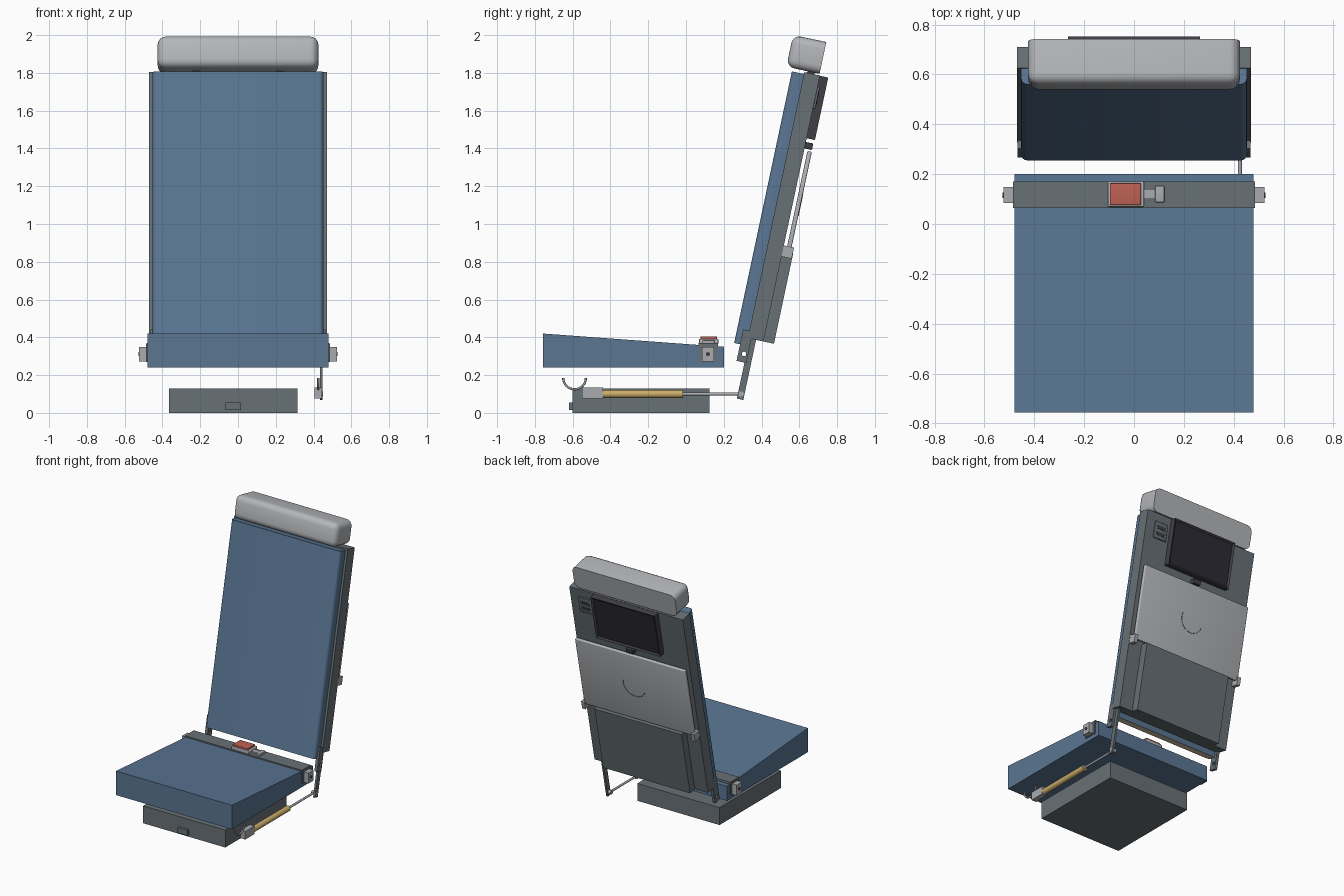
import bpy, bmesh
from math import radians, cos, sin
from mathutils import Matrix

cube = bpy.data.objects.get("Cube")
if cube:
    bpy.data.objects.remove(cube, do_unlink=True)


def material(name, rgb):
    m = bpy.data.materials.new(name)
    m.use_nodes = True
    col = (*rgb, 1)
    m.diffuse_color = col
    m.node_tree.nodes["Principled BSDF"].inputs["Base Color"].default_value = col
    return m


BLUE = material("blue fabric", (.10, .18, .29))
SHELL = material("shell grey", (.14, .165, .18))
LIGHT = material("light grey", (.46, .47, .49))
DARK = material("dark screen", (.025, .025, .035))
FRAME = material("dark frame", (.05, .05, .06))
GOLD = material("gold cylinder", (.60, .42, .15))
RED = material("red button", (.52, .12, .09))
METAL = material("metal", (.40, .41, .43))
CREAM = material("cream backing", (.70, .62, .45))

# Reclined frame of the backrest: x across, y through its depth, z along its height
RECLINE = Matrix.Translation((0, .255, .37)) @ Matrix.Rotation(radians(-12), 4, 'X')
UPRIGHT = Matrix.Identity(4)


def finish(name, bm, mats, frame=UPRIGHT, smooth=False):
    bmesh.ops.recalc_face_normals(bm, faces=bm.faces)
    me = bpy.data.meshes.new(name)
    bm.to_mesh(me)
    bm.free()
    for m in mats:
        me.materials.append(m)
    ob = bpy.data.objects.new(name, me)
    bpy.context.collection.objects.link(ob)
    ob.matrix_world = frame
    if smooth:
        bpy.ops.object.select_all(action='DESELECT')
        ob.select_set(True)
        bpy.context.view_layer.objects.active = ob
        bpy.ops.object.shade_smooth_by_angle(angle=radians(35))
    return ob


def box_mesh(x, y, z):
    bm = bmesh.new()
    bmesh.ops.create_cube(bm, size=1)
    for v in bm.verts:
        v.co = [r[0] if c < 0 else r[1] for c, r in zip(v.co, (x, y, z))]
    return bm


def box(name, mat, x, y, z, frame=UPRIGHT, bevel=0, pick=None):
    """Box from ranges; pick chooses which edges get rounded."""
    bm = box_mesh(x, y, z)
    if bevel:
        edges = [e for e in bm.edges if pick is None or pick(e)]
        bmesh.ops.bevel(bm, geom=edges, offset=bevel, segments=4, profile=.5, affect='EDGES')
    return finish(name, bm, [mat], frame, smooth=bevel > 0)


def pair(name, mat, x, y, z, frame=UPRIGHT, bevel=0):
    """The same box on both sides."""
    return [box("left_" + name, mat, x, y, z, frame, bevel),
            box("right_" + name, mat, (-x[1], -x[0]), y, z, frame, bevel)]


def cylinder(name, mat, centre, radius, length, axis='Y', frame=UPRIGHT, sides=24):
    bm = bmesh.new()
    bmesh.ops.create_cone(bm, cap_ends=True, segments=sides, radius1=radius,
                          radius2=radius, depth=length)
    turn = {'X': Matrix.Rotation(radians(90), 4, 'Y'),
            'Y': Matrix.Rotation(radians(90), 4, 'X'), 'Z': UPRIGHT}[axis]
    bmesh.ops.transform(bm, matrix=Matrix.Translation(centre) @ turn, verts=bm.verts)
    return finish(name, bm, [mat], frame, smooth=True)


def arc_tube(name, mat, centre, radius, start, end, thick, plane, frame=UPRIGHT):
    cu = bpy.data.curves.new(name, 'CURVE')
    cu.dimensions = '3D'
    cu.bevel_depth = thick
    cu.bevel_resolution = 2
    cu.use_fill_caps = True
    n = 20
    sp = cu.splines.new('POLY')
    sp.points.add(n)
    for i, p in enumerate(sp.points):
        a = radians(start + (end - start) * i / n)
        u, v = radius * cos(a), radius * sin(a)
        off = (0, u, v) if plane == 'YZ' else (u, 0, v)
        p.co = [c + o for c, o in zip(centre, off)] + [1]
    cu.materials.append(mat)
    ob = bpy.data.objects.new(name, cu)
    bpy.context.collection.objects.link(ob)
    ob.matrix_world = frame
    return ob


# Wedge seat cushion, lower towards the back
bm = box_mesh((-.48, .48), (-.757, .2), (.24, .42))
for v in bm.verts:
    if v.co.y > 0 and v.co.z > .3:
        v.co.z = .35
finish("seat_cushion", bm, [BLUE])

# Lap belt, its side flaps, anchors and bolts
box("lap_belt", SHELL, (-.485, .485), (.065, .17), (.34, .369))
pair("belt_flap", SHELL, (.478, .486), (.065, .165), (.27, .365))
pair("belt_anchor", METAL, (.484, .523), (.085, .148), (.272, .35))
for side, label in ((1, "left"), (-1, "right")):
    cylinder(label + "_anchor_bolt", FRAME, (side * .524, .116, .311), .011, .006, 'X')

# Buckle with red button and tongue
box("buckle_body", LIGHT, (-.105, .04), (.069, .171), (.365, .392), bevel=.005)
box("buckle_button", RED, (-.097, .028), (.076, .164), (.388, .405), bevel=.004)
box("buckle_tongue", METAL, (.04, .09), (.1, .14), (.368, .38))
box("tongue_grip", METAL, (.085, .122), (.087, .153), (.366, .385), bevel=.004)

# Base box and front panel
box("base_box", SHELL, (-.365, .315), (-.6, .125), (0, .13))
box("base_front_panel", SHELL, (-.065, .015), (-.62, -.6), (.015, .055))

# Recline actuator on the left side
box("actuator_head", METAL, (.405, .445), (-.55, -.44), (.075, .135))
cylinder("actuator_cylinder", GOLD, (.425, -.23, .1), .021, .43)
cylinder("actuator_rod", METAL, (.425, .14, .1), .008, .31)
cylinder("actuator_pivot", METAL, (.43, .292, .1), .014, .04, 'X')
arc_tube("actuator_hook", METAL, (.425, -.59, .185), .06, 180, 360, .006, 'YZ')

# Back cushion with cream underside
bm = box_mesh((-.453, .453), (0, .065), (0, 1.47))
rounded = [e for e in bm.edges if all(v.co.y < .01 for v in e.verts)
           and abs(e.verts[0].co.z - e.verts[1].co.z) > 1]
bmesh.ops.bevel(bm, geom=rounded, offset=.025, segments=4, profile=.5, affect='EDGES')
for f in bm.faces:
    f.material_index = int(f.calc_center_median().z < .01)
finish("back_cushion", bm, [BLUE, CREAM], RECLINE, smooth=True)

# Back shell with thicker lower box
box("back_shell", SHELL, (-.47, .47), (.065, .15), (.04, 1.48), RECLINE)
box("lower_back_box", SHELL, (-.36, .36), (.15, .207), (.04, .53), RECLINE)

# Headrest, rounded everywhere but around its rear face
box("headrest", LIGHT, (-.425, .425), (-.034, .146), (1.488, 1.66), RECLINE, .042,
    lambda e: any(v.co.y < 0 for v in e.verts))
pair("headrest_post", FRAME, (.2, .24), (.08, .12), (1.47, 1.5), RECLINE)

# Screen with a recessed panel
bm = box_mesh((-.265, .265), (.15, .195), (1.14, 1.478))
rear = max(bm.faces, key=lambda f: f.calc_center_median().y)
bmesh.ops.inset_region(bm, faces=[rear], thickness=.02)
rear.material_index = 1
for v in rear.verts:
    v.co.y -= .01
finish("screen", bm, [FRAME, DARK], RECLINE)

# Socket panel beside the screen
box("socket_panel", SHELL, (.29, .4), (.15, .162), (1.3, 1.42), RECLINE, .004)
for z in (1.325, 1.37):
    box("socket", FRAME, (.31, .38), (.16, .165), (z, z + .022), RECLINE)

# Folded tray table with hinges, latch and cup mark
box("tray_table", LIGHT, (-.455, .455), (.168, .192), (.535, 1.075), RECLINE, .006)
pair("tray_hinge", METAL, (.44, .468), (.15, .205), (.5, .56), RECLINE)
arc_tube("cup_mark", SHELL, (0, .192, .82), .09, -160, 20, .002, 'XZ', RECLINE)
box("tray_latch", FRAME, (-.03, .03), (.15, .19), (1.085, 1.12), RECLINE, .004)

# Pivot lugs with bolt holes, and the actuator link
lugs = pair("pivot_lug", SHELL, (.445, .467), (.032, .085), (-.09, .08), RECLINE)
drill = cylinder("lug_drill", SHELL, (0, .063, -.046), .012, 2, 'X', RECLINE)
drill.hide_render = True
for lug in lugs:
    mod = lug.modifiers.new("bolt_hole", 'BOOLEAN')
    mod.object = drill
    mod.operation = 'DIFFERENCE'
    bpy.context.view_layer.objects.active = lug
    bpy.ops.object.modifier_apply(modifier=mod.name)
bpy.data.objects.remove(drill, do_unlink=True)
box("actuator_link", SHELL, (.433, .448), (.075, .11), (-.285, .05), RECLINE)
